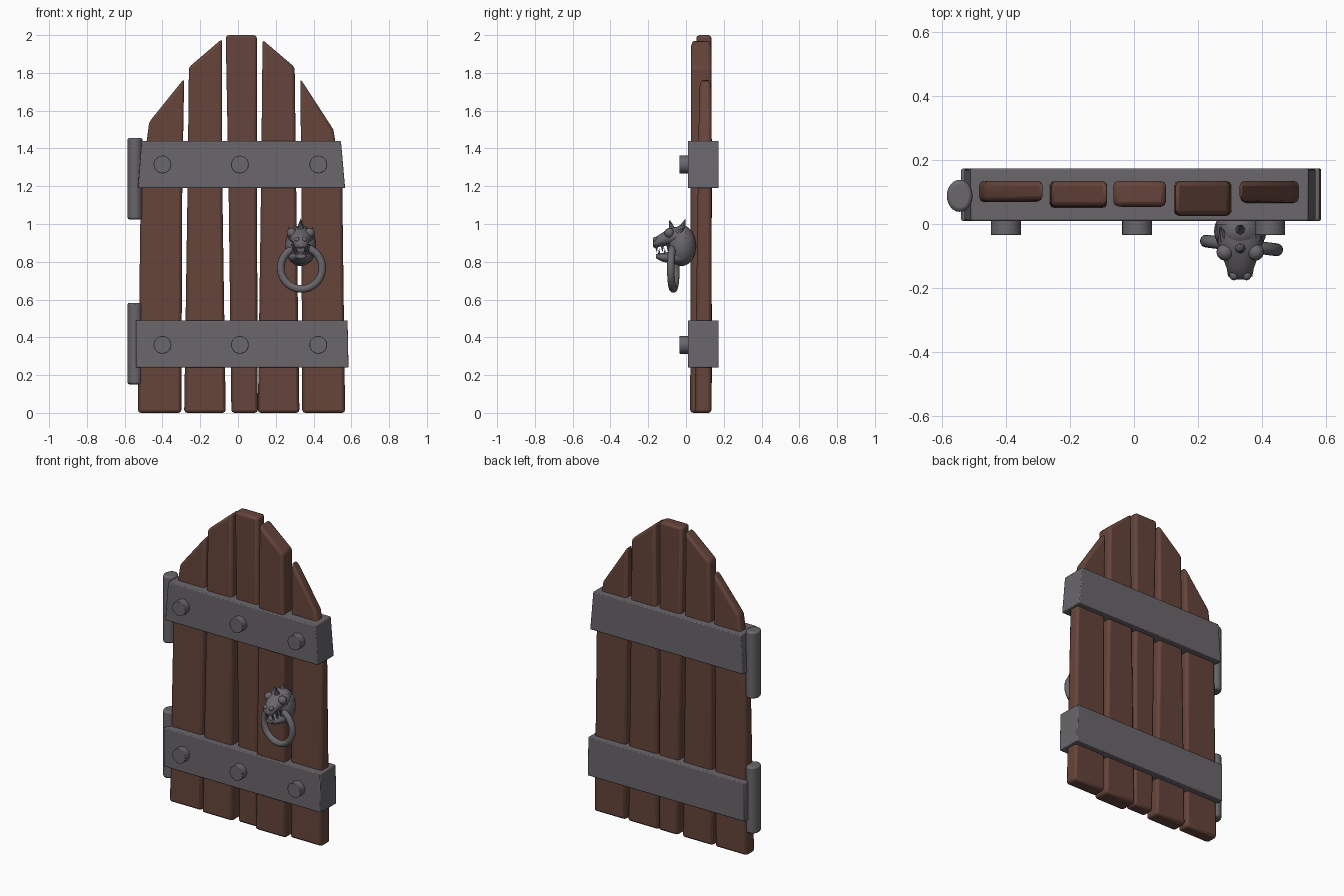
import bpy, bmesh, math
from mathutils import Vector

if "Cube" in bpy.data.objects:
    bpy.data.objects.remove(bpy.data.objects["Cube"])


def material(name, color):
    m = bpy.data.materials.new(name)
    m.diffuse_color = (*color, 1)
    m.use_nodes = True
    m.node_tree.nodes["Principled BSDF"].inputs["Base Color"].default_value = m.diffuse_color
    return m


WOOD = material("wood", (0.13, 0.058, 0.043))
IRON = material("iron", (0.145, 0.135, 0.15))


def finish(ob, name, mat, bevel=0, segs=2, angle=35):
    ob.name = name
    ob.data.materials.append(mat)
    if bevel:
        b = ob.modifiers.new("bevel", "BEVEL")
        b.width, b.segments, b.limit_method = bevel, segs, "ANGLE"
    bpy.ops.object.select_all(action="DESELECT")
    ob.select_set(True)
    bpy.context.view_layer.objects.active = ob
    bpy.ops.object.shade_smooth_by_angle(angle=math.radians(angle))
    return ob


def skin(rings):
    """Join equal-length rings of points into a closed solid."""
    bm = bmesh.new()
    vs = [[bm.verts.new(p) for p in r] for r in rings]
    n = len(vs[0])
    for a, b in zip(vs, vs[1:]):
        for i in range(n):
            bm.faces.new((a[i], a[(i + 1) % n], b[(i + 1) % n], b[i]))
    bm.faces.new(vs[0])
    bm.faces.new(vs[-1])
    bmesh.ops.recalc_face_normals(bm, faces=bm.faces)
    me = bpy.data.meshes.new("part")
    bm.to_mesh(me)
    bm.free()
    ob = bpy.data.objects.new("part", me)
    bpy.context.collection.objects.link(ob)
    return ob


def slab(name, outline, y0, y1, back, mat, bevel):
    """Front outline extruded to the back; front depth goes y0 (z=0) to y1 (z=2)."""
    front = [(x, y0 + (y1 - y0) * z / 2, z) for x, z in outline]
    return finish(skin([front, [(x, back, z) for x, z in outline]]), name, mat, bevel)


def cone(name, base, tip, r):
    base, tip = Vector(base), Vector(tip)
    d = tip - base
    bpy.ops.mesh.primitive_cone_add(vertices=8, radius1=r, depth=d.length, location=(base + tip) / 2,
                                    rotation=d.to_track_quat("Z", "Y").to_euler())
    return finish(bpy.context.object, name, IRON)


def ball(name, loc, scale):
    bpy.ops.mesh.primitive_uv_sphere_add(segments=24, ring_count=14, radius=1, location=loc)
    ob = bpy.context.object
    ob.scale = scale
    return finish(ob, name, IRON)


def cylinder(name, loc, r, depth, rot=(0, 0, 0), bevel=0.004, verts=24):
    bpy.ops.mesh.primitive_cylinder_add(vertices=verts, radius=r, depth=depth, location=loc, rotation=rot)
    return finish(bpy.context.object, name, IRON, bevel)


# planks: left edge and right edge, bottom to top, then front depth at bottom and top
planks = [
    ([(-.53, 0), (-.515, 1.2), (-.47, 1.54)], [(-.30, 0), (-.295, 1.2), (-.285, 1.77)], .05, .075),
    ([(-.285, 0), (-.267, 1.2), (-.26, 1.83)], [(-.065, 0), (-.083, 1.2), (-.085, 1.98)], .035, .055),
    ([(-.035, 0), (-.05, 1.2), (-.065, 2)], [(.105, 0), (.10, 1.2), (.10, 2)], .05, .055),
    ([(.105, 0), (.122, 1.2), (.13, 1.975)], [(.325, 0), (.308, 1.2), (.30, 1.83)], .022, .027),
    ([(.34, 0), (.335, 1.2), (.33, 1.77)], [(.567, 0), (.552, 1.2), (.505, 1.5)], .046, .074),
]
for i, (left, right, y0, y1) in enumerate(planks):
    slab(f"plank_{i + 1}", left + right[::-1], y0, y1, .135, WOOD, .016)

# iron bands with studs, and hinge barrels
bands = [("lower", [(-.54, .24), (.585, .24), (.58, .49), (-.54, .49)], .36, .367),
         ("upper", [(-.53, 1.19), (.567, 1.19), (.545, 1.44), (-.51, 1.44)], 1.315, 1.24)]
for side, outline, z, hz in bands:
    slab(side + "_band", outline, .01, .01, .173, IRON, .005)
    for i, x in enumerate((-.40, .01, .425)):
        cylinder(f"{side}_stud_{i + 1}", (x, -.005, z), .047, .06, (math.pi / 2, 0, 0), .003)
    hinge = cylinder(side + "_hinge", (-.545, .088, hz), .04, .432, bevel=.01)
    hinge.scale.y = 1.25

# knocker ring
bpy.ops.mesh.primitive_torus_add(major_segments=40, minor_segments=12, major_radius=.111, minor_radius=.02,
                                 location=(.336, -.067, .767), rotation=(math.pi / 2, 0, math.radians(-7)))
finish(bpy.context.object, "knocker_ring", IRON, angle=60)

# beast head
HX = .332


def loft(name, sections, n=14):
    rings = [[(HX + rx * math.cos(t), y, z + rz * math.sin(t))
              for t in (2 * math.pi * k / n for k in range(n))] for y, z, rx, rz in sections]
    return finish(skin(rings), name, IRON, angle=50)


ball("head_skull", (HX, -.022, .885), (.082, .075, .108))
loft("upper_jaw", [(0, .93, .075, .055), (-.06, .938, .07, .046), (-.10, .928, .056, .043),
                   (-.14, .912, .042, .033), (-.163, .900, .038, .030), (-.174, .895, .022, .016)])
loft("lower_jaw", [(-.02, .83, .068, .048), (-.08, .822, .06, .034),
                   (-.13, .824, .044, .022), (-.158, .83, .026, .012)])
for s, side in ((-1, "left"), (1, "right")):
    ball(side + "_eye", (HX + s * .048, -.088, .953), (.026, .026, .026))
    ball(side + "_nostril", (HX + s * .02, -.16, .918), (.014, .016, .014))
    for i, (y, x) in enumerate(((-.155, .026), (-.125, .038), (-.095, .048))):
        cone(f"{side}_upper_tooth_{i + 1}", (HX + s * x * .85, y, .893), (HX + s * x * .85, y, .848), .010)
        cone(f"{side}_lower_tooth_{i + 1}", (HX + s * x * .8, y + .013, .83), (HX + s * x * .8, y + .013, .872), .009)
    cone(side + "_ear", (HX + s * .05, -.045, .95), (HX + s * .065, -.005, .985), .02)
cone("front_horn", (HX, -.07, .955), (HX, -.088, 1.025), .024)
cone("rear_horn", (HX, -.03, .95), (HX, -.002, 1.03), .03)
